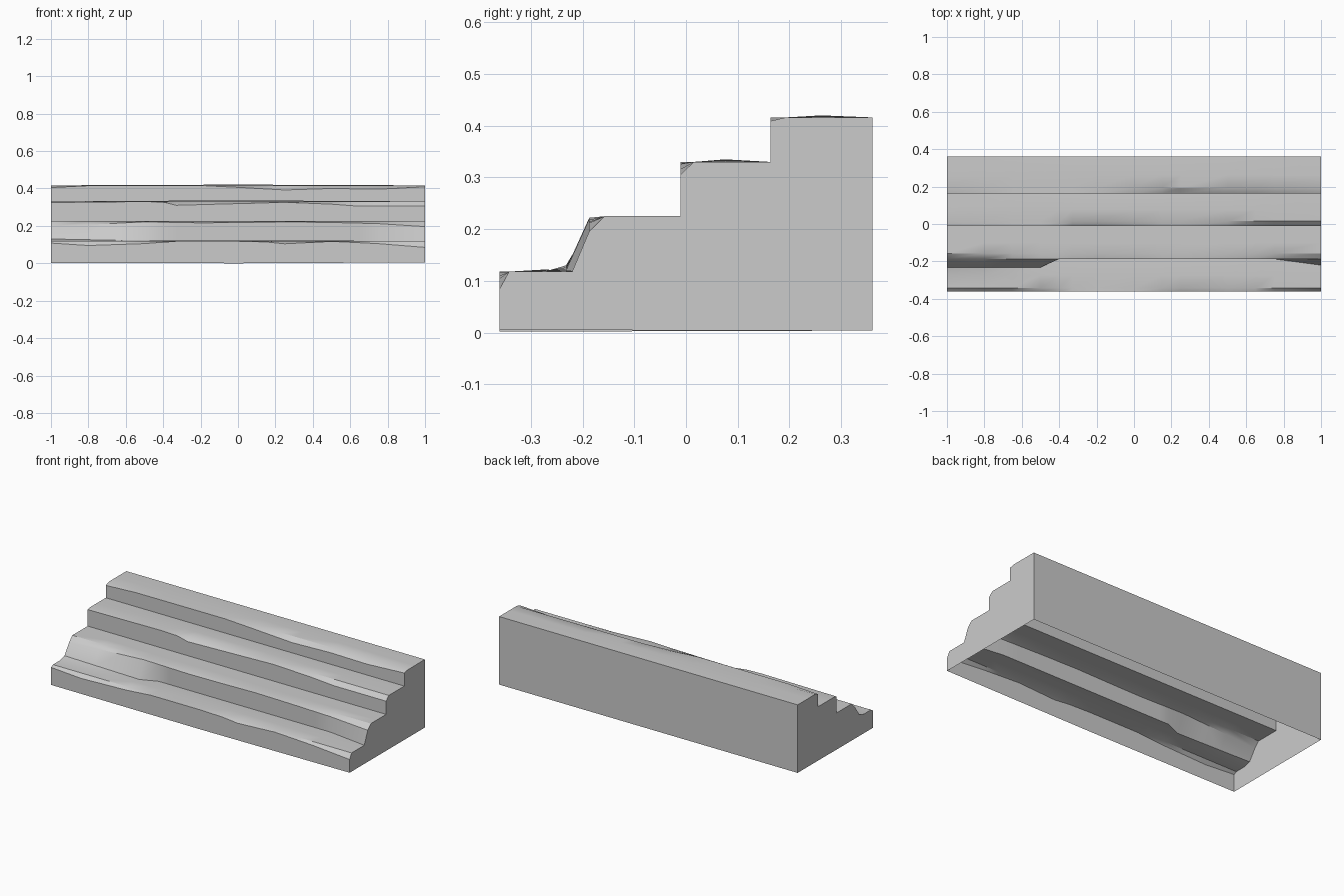
import bpy, bmesh

if "Cube" in bpy.data.objects:
    bpy.data.objects.remove(bpy.data.objects["Cube"])

def interp(keys, x):
    # piecewise linear value along the length of the stair
    for (x0, v0), (x1, v1) in zip(keys, keys[1:]):
        if x <= x1:
            return v0 + (v1 - v0) * (x - x0) / (x1 - x0)
    return keys[-1][1]

# Each step: riser y, back y, tread height, worn nose height along x, bevel depth, bulge
steps = [
    dict(y=-.36, back=-.187, z=.118, bevel=.018, bulge=.004,
         nose=[(-1, .108), (-.8, .095), (-.5, .105), (-.33, .118), (0, .118),
               (.15, .114), (.25, .104), (.5, .117), (.75, .105), (1, .085)]),
    dict(y=-.187, back=-.011, z=.225, bevel=.03, bulge=0,
         nose=[(-1, .195), (-.5, .222), (-.2, .216), (0, .218), (.25, .222),
               (.5, .218), (.75, .212), (1, .196)]),
    dict(y=-.011, back=.163, z=.33, bevel=.026, bulge=.005,
         nose=[(-1, .325), (-.5, .33), (-.4, .327), (-.33, .31), (0, .319),
               (.25, .326), (.5, .316), (.65, .305), (1, .305)]),
    dict(y=.163, back=.36, z=.416, bevel=.03, bulge=.004,
         nose=[(-1, .405), (-.8, .415), (-.2, .416), (0, .406), (.25, .392),
               (.5, .4), (.75, .396), (1, .409)]),
]
# Rubble at the foot of the second riser: how far it spreads and how high it lies
spread = [(-1, .045), (-.5, .045), (-.4, 0), (.75, 0), (1, .033)]
pile = [(-1, .012), (-.5, .002), (-.4, 0), (1, 0)]

def section(x):
    pts = [(-.36, interp([(-1, .002), (0, 0), (1, .005)], x))]
    for i, s in enumerate(steps):
        nose = interp(s["nose"], x)
        tread = s["z"]
        mid = (s["y"] + s["back"]) / 2
        back_y, back_z = s["back"], tread
        if i == 0:
            back_y -= interp(spread, x)
            back_z += interp(pile, x)
        pts += [(s["y"], nose), (s["y"] + s["bevel"], tread),
                (mid, tread + s["bulge"] * (1 - x * x)), (back_y, back_z)]
    pts.append((.36, .004))
    return pts

# Worn stone stair: sections joined along x, closed ends and back, open underneath
stations = [-1, -.8, -.65, -.5, -.4, -.33, -.2, 0, .15, .25, .5, .65, .75, 1]
bm = bmesh.new()
rows = [[bm.verts.new((x, y, z)) for y, z in section(x)] for x in stations]
for a, b in zip(rows, rows[1:]):
    for j in range(len(a) - 1):
        bm.faces.new((a[j], b[j], b[j + 1], a[j + 1]))
bm.faces.new(rows[0])
bm.faces.new(rows[-1][::-1])
bm.normal_update()

mesh = bpy.data.meshes.new("stone_stairs")
bm.to_mesh(mesh)
bm.free()
stairs = bpy.data.objects.new("stone_stairs", mesh)
bpy.context.collection.objects.link(stairs)
bpy.context.view_layer.objects.active = stairs
stairs.select_set(True)
bpy.ops.object.shade_smooth_by_angle(angle=.5)
